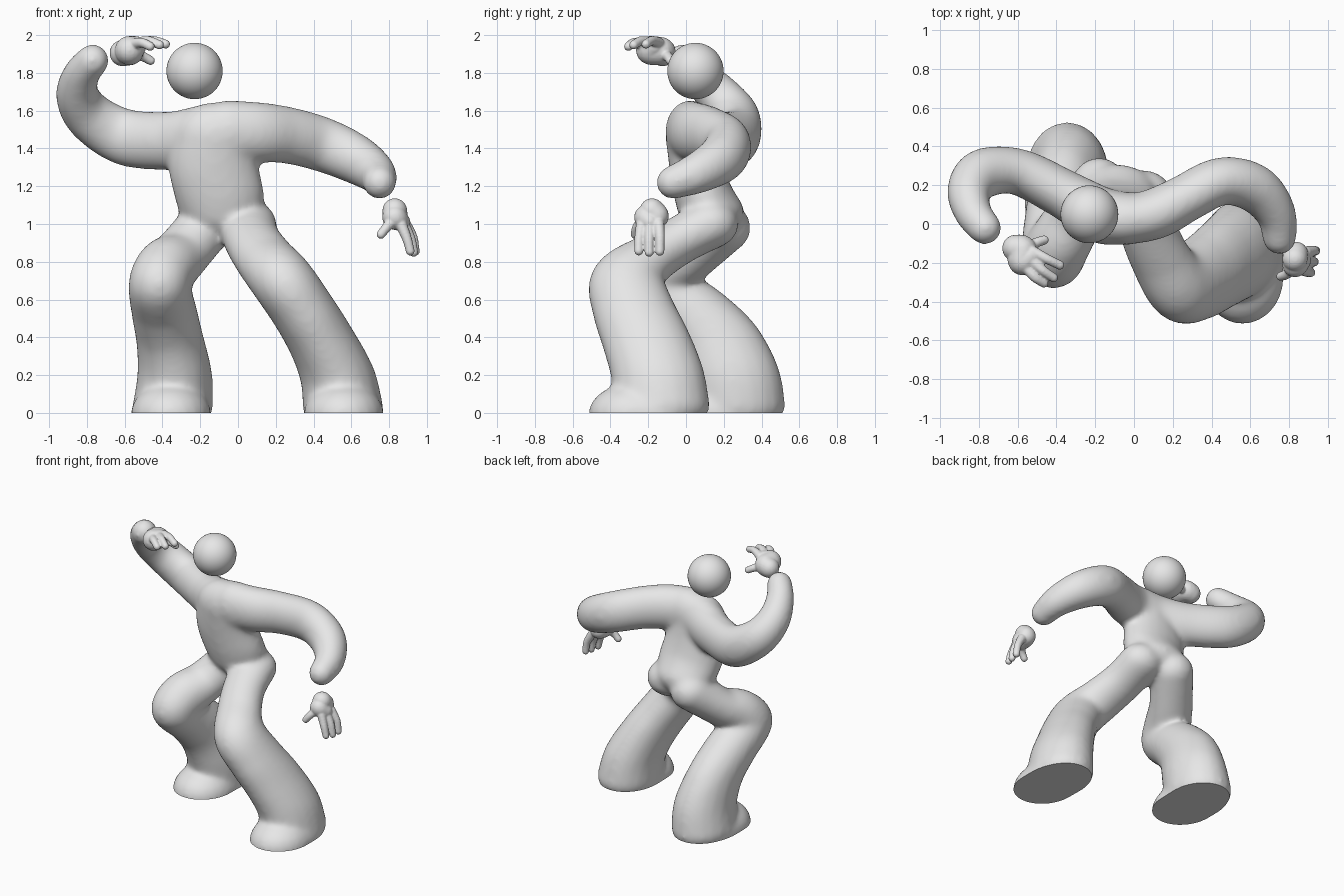
import bpy, bmesh
from mathutils import Vector

grey = bpy.data.materials.new("light grey")
grey.diffuse_color = (0.8, 0.8, 0.8, 1)

# Unit ball, made once and copied along every limb
ball = bmesh.new()
bmesh.ops.create_uvsphere(ball, u_segments=20, v_segments=12, radius=1)
BALL_V = [tuple(v.co) for v in ball.verts]
BALL_F = [[v.index for v in f.verts] for f in ball.faces]
ball.free()


def spline(keys, steps):
    """Catmull-Rom samples through keys of (x, y, z, rx, ry, rz)."""
    k = [Vector(p) for p in keys]
    k = [k[0]] + k + [k[-1]]
    out = []
    for a, b, c, d in zip(k, k[1:], k[2:], k[3:]):
        for i in range(steps):
            t = i / steps
            out.append(0.5 * (2 * b + (c - a) * t + (2 * a - 5 * b + 4 * c - d) * t**2
                              + (3 * b - a - 3 * c + d) * t**3))
    return out + [k[-1]]


def sweep(skin, keys, steps=7):
    """A limb: ellipsoids swept along a smooth path."""
    verts, faces = skin
    for x, y, z, rx, ry, rz in spline(keys, steps):
        n = len(verts)
        verts.extend((x + rx * u, y + ry * v, z + rz * w) for u, v, w in BALL_V)
        faces.extend([n + i for i in f] for f in BALL_F)


def finish(ob):
    ob.data.materials.clear()
    ob.data.materials.append(grey)
    bpy.ops.object.select_all(action='DESELECT')
    ob.select_set(True)
    bpy.context.view_layer.objects.active = ob
    bpy.ops.object.shade_smooth_by_angle(angle=0.9)


def fuse(name, skin, voxel, smooth, flat_base=False):
    """Merge the sweeps to one skin, soften it and optionally cut it flat at z = 0."""
    me = bpy.data.meshes.new(name)
    me.from_pydata(skin[0], [], skin[1])
    ob = bpy.data.objects.new(name, me)
    bpy.context.collection.objects.link(ob)
    rm = ob.modifiers.new("Skin", 'REMESH')
    rm.mode = 'VOXEL'
    rm.voxel_size = voxel
    sm = ob.modifiers.new("Soften", 'SMOOTH')
    sm.factor = 0.5
    sm.iterations = smooth
    dg = bpy.context.evaluated_depsgraph_get()
    new = bpy.data.meshes.new_from_object(ob.evaluated_get(dg))
    ob.modifiers.clear()
    ob.data = new
    if flat_base:
        b = bmesh.new()
        b.from_mesh(new)
        geom = b.verts[:] + b.edges[:] + b.faces[:]
        bmesh.ops.bisect_plane(b, geom=geom, plane_co=(0, 0, 0), plane_no=(0, 0, 1),
                               clear_inner=True)
        bmesh.ops.edgeloop_fill(b, edges=[e for e in b.edges if e.is_boundary])
        bmesh.ops.recalc_face_normals(b, faces=b.faces[:])
        b.to_mesh(new)
        b.free()
    finish(ob)


# Body: torso, arms and legs in one skin
body = ([], [])
sweep(body, [(-.12, .03, 1.47, .22, .14, .175), (-.13, .055, 1.31, .24, .145, .16),
             (-.10, .09, 1.16, .24, .155, .15), (-.09, .135, 1.06, .22, .175, .13)])
# Raised arm
sweep(body, [(-.03, .03, 1.48, .18, .135, .175), (-.18, .06, 1.46, .18, .13, .17),
             (-.36, .155, 1.44, .155, .12, .157),
             (-.60, .27, 1.46, .14, .12, .152), (-.78, .26, 1.565, .13, .13, .135),
             (-.85, .17, 1.68, .115, .118, .118), (-.83, .06, 1.79, .098, .098, .098),
             (-.77, -.02, 1.865, .088, .088, .088)])
# Lowered arm
sweep(body, [(-.05, .02, 1.49, .17, .13, .165), (.10, .05, 1.485, .16, .13, .162),
             (.26, .13, 1.47, .145, .12, .152), (.45, .22, 1.42, .135, .125, .147),
             (.62, .185, 1.345, .13, .125, .133), (.73, .06, 1.27, .105, .105, .11),
             (.75, -.07, 1.22, .089, .089, .089)])
# Striding leg
sweep(body, [(.05, .13, 1.0, .155, .15, .13), (.075, -.03, .915, .155, .125, .13),
             (.145, -.19, .81, .165, .135, .14), (.235, -.31, .70, .172, .197, .16),
             (.345, -.275, .54, .173, .222, .16),
             (.44, -.21, .38, .178, .238, .17), (.525, -.15, .20, .2, .25, .16),
             (.555, -.13, .04, .214, .258, .15)])
# Bent leg
sweep(body, [(-.18, .18, .98, .15, .165, .14), (-.30, .04, .84, .16, .135, .135),
             (-.385, -.10, .755, .165, .16, .165), (-.415, -.14, .67, .167, .193, .15),
             (-.39, .03, .53, .175, .215, .16), (-.36, .165, .38, .18, .238, .17),
             (-.335, .245, .20, .2, .255, .16), (-.345, .27, .04, .214, .258, .15)])
# Shoe fronts
for x, y in ((.56, -.275), (-.355, .115)):
    sweep(body, [(x, y, -.01, .215, .245, .17), (x, y + .1, -.01, .215, .24, .17)], 2)
fuse("body", body, 0.015, 22, flat_base=True)

# Head
bpy.ops.mesh.primitive_uv_sphere_add(segments=48, ring_count=24, radius=.149,
                                     location=(-.23, .05, 1.81))
head = bpy.context.object
head.name = "head"
finish(head)


def hand(name, palm, digits):
    skin = ([], [])
    sweep(skin, [(x, y, z, r, r, r) for x, y, z, r in palm], 5)
    for path in digits:
        sweep(skin, [(*p, r, r, r) for p, r in zip(path, (.031, .026, .024))], 5)
    fuse(name, skin, 0.006, 6)


# Raised hand: palm, three fingers, thumb
hand("raised_hand",
     [(-.61, -.125, 1.905, .07), (-.575, -.135, 1.915, .075),
      (-.575, -.19, 1.92, .075), (-.54, -.17, 1.94, .055)],
     [[(-.52, -.145, 1.958), (-.45, -.18, 1.97), (-.383, -.212, 1.952)],
      [(-.52, -.195, 1.96), (-.47, -.24, 1.968), (-.415, -.277, 1.948)],
      [(-.55, -.23, 1.952), (-.51, -.275, 1.96), (-.465, -.305, 1.94)],
      [(-.55, -.12, 1.90), (-.50, -.095, 1.885), (-.463, -.083, 1.865)]])
# Lowered hand
hand("lowered_hand",
     [(.83, -.18, 1.07, .066), (.835, -.155, 1.04, .064),
      (.83, -.21, 1.035, .065), (.865, -.19, 1.01, .048)],
     [[(.885, -.145, 1.0), (.925, -.138, .93), (.938, -.138, .855)],
      [(.88, -.192, .99), (.915, -.195, .92), (.93, -.195, .85)],
      [(.865, -.235, .995), (.895, -.248, .92), (.912, -.25, .857)],
      [(.82, -.23, 1.02), (.785, -.26, .98), (.757, -.27, .945)]])
